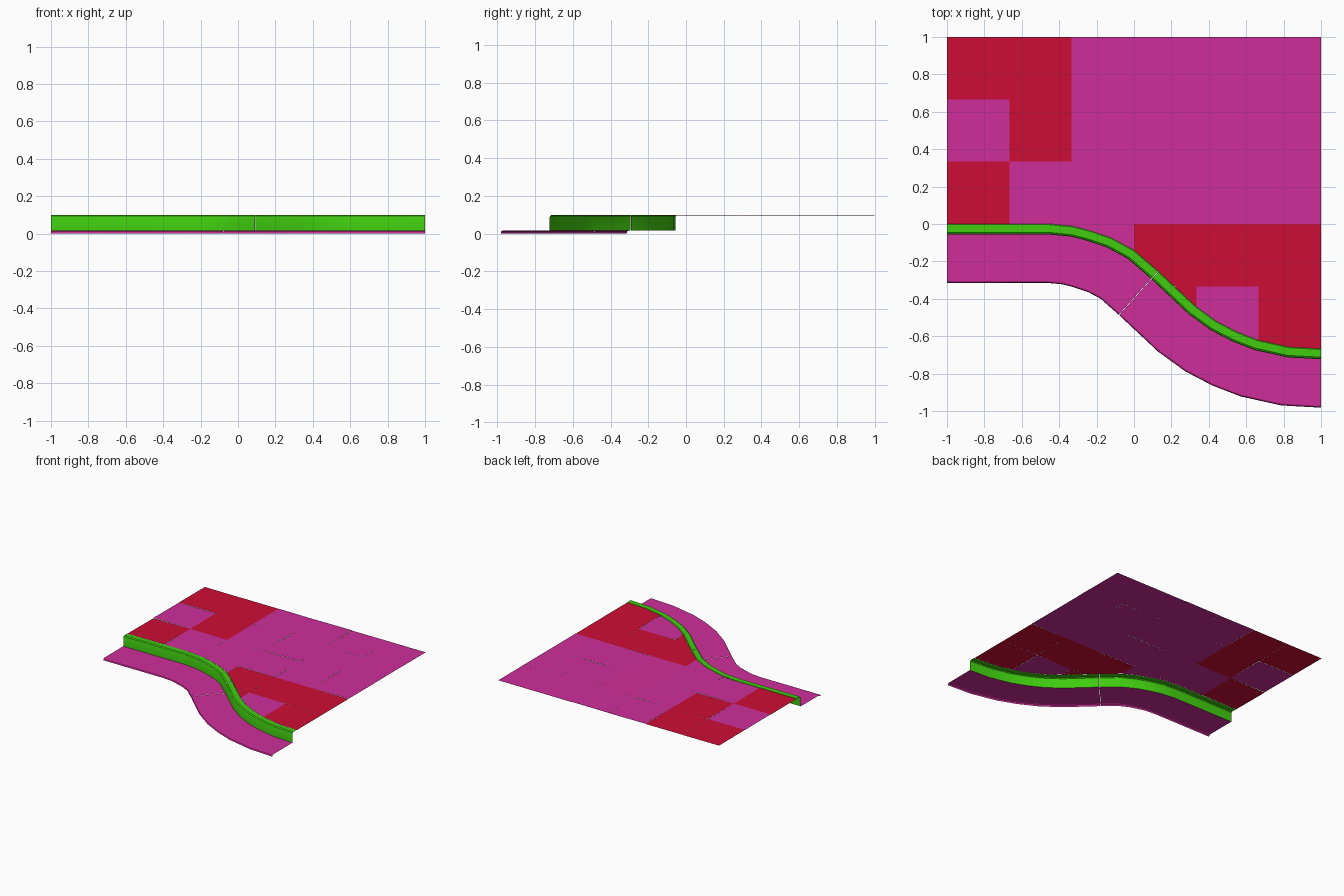
import bpy
import random
from mathutils import Vector

random.seed(4)
cube = bpy.data.objects.get("Cube")
if cube:
    bpy.data.objects.remove(cube)


def make_material(name, rgb):
    mat = bpy.data.materials.new(name)
    mat.use_nodes = True
    mat.diffuse_color = (*rgb, 1)
    mat.node_tree.nodes["Principled BSDF"].inputs["Base Color"].default_value = (*rgb, 1)
    return mat


pink = make_material("pink paving", (0.62, 0.027, 0.32))
red = make_material("red paving", (0.61, 0.004, 0.035))
green = make_material("green curb", (0.052, 0.61, 0.005))


def make_object(name, verts, faces, mat, smooth=False):
    mesh = bpy.data.meshes.new(name)
    mesh.from_pydata(verts, [], faces)
    mesh.materials.append(mat)
    obj = bpy.data.objects.new(name, mesh)
    bpy.context.scene.collection.objects.link(obj)
    if smooth:
        bpy.ops.object.select_all(action="DESELECT")
        obj.select_set(True)
        bpy.context.view_layer.objects.active = obj
        bpy.ops.object.shade_smooth_by_angle(angle=0.5)
    return obj


# Back edge of the curb, an S-bend from left to right
path = [Vector(p) for p in (
    (-1, 0), (-0.45, 0), (-0.33, -0.012), (-0.24, -0.034), (-0.12, -0.075), (0, -0.14),
    (0.13, -0.252), (0.33, -0.44), (0.44, -0.52), (0.55, -0.577), (0.66, -0.62),
    (0.83, -0.658), (1, -0.667))]
JOINT = 6
GAP = 0.0015


def path_y(x):
    for a, b in zip(path, path[1:]):
        if x <= b.x:
            return a.y + (b.y - a.y) * (x - a.x) / (b.x - a.x)
    return path[-1].y


# Position and outward direction at each path point
frames = []
for i, p in enumerate(path):
    if i in (0, len(path) - 1):
        out = Vector((0, -1))
    else:
        t = (p - path[i - 1]).normalized() + (path[i + 1] - p).normalized()
        out = Vector((t.y, -t.x)).normalized()
    frames.append((p, out))


def sweep(name, stations, profile, mat):
    """Run an (offset, height) profile along the stations."""
    n = len(profile)
    verts = [(*(p + out * d), z) for p, out in stations for d, z in profile]
    faces = [(i * n + j, i * n + j + 1, (i + 1) * n + j + 1, (i + 1) * n + j)
             for i in range(len(stations) - 1) for j in range(n - 1)]
    make_object(name, verts, faces, mat, smooth=True)


curb_profile = [(0, 0.097), (0.004, 0.1), (0.045, 0.1), (0.053, 0.094), (0.056, 0.085), (0.056, 0.016)]
walk_profile = [(0.056, 0.016), (0.305, 0.016), (0.312, 0.012), (0.315, 0)]

# Two lengths of curb and lower walk, meeting at a fine joint
joint_pos, joint_out = frames[JOINT]
along = Vector((-joint_out.y, joint_out.x)) * GAP
pieces = {
    "left": frames[:JOINT] + [(joint_pos - along, joint_out)],
    "right": [(joint_pos + along, joint_out)] + frames[JOINT + 1:],
}
# The model's own left is +x
for side, stations in (("right", pieces["left"]), ("left", pieces["right"])):
    sweep(side + "_curb", stations, curb_profile, green)
    sweep(side + "_lower_walk", stations, walk_profile, pink)

# Upper paving: slabs in a grid, trimmed along the curb (R = red, p = pink)
layout = ["RRpppp", "pRpppp", "Rppppp", "pppRRR", "pppRpR"]
SLAB = 1 / 3
STEPS = 24
for row, colours in enumerate(layout):
    top = 1 - row * SLAB
    for col, letter in enumerate(colours):
        left = -1 + col * SLAB
        xs = [left + SLAB * k / STEPS for k in range(STEPS + 1)]
        xs = [x for x in xs if path_y(x) < top - 0.001]
        if len(xs) < 2:
            continue
        lower = [(x, max(top - SLAB, path_y(x))) for x in xs]
        # Keep only the points where the lower edge bends
        edge = [lower[0]]
        for a, b, c in zip(lower, lower[1:], lower[2:]):
            if abs((b[1] - a[1]) - (c[1] - b[1])) > 1e-5:
                edge.append(b)
        edge.append(lower[-1])
        outline = edge + [(xs[-1], top), (xs[0], top)]
        # Slight unevenness of laid slabs
        tilt_x, tilt_y = (random.uniform(-0.006, 0.006) for _ in range(2))
        cx, cy = left + SLAB / 2, top - SLAB / 2
        verts = [(x, y, 0.098 + tilt_x * (x - cx) + tilt_y * (y - cy)) for x, y in outline]
        make_object(f"paving_slab_{row + 1}_{col + 1}", verts, [range(len(verts))],
                    red if letter == "R" else pink)
